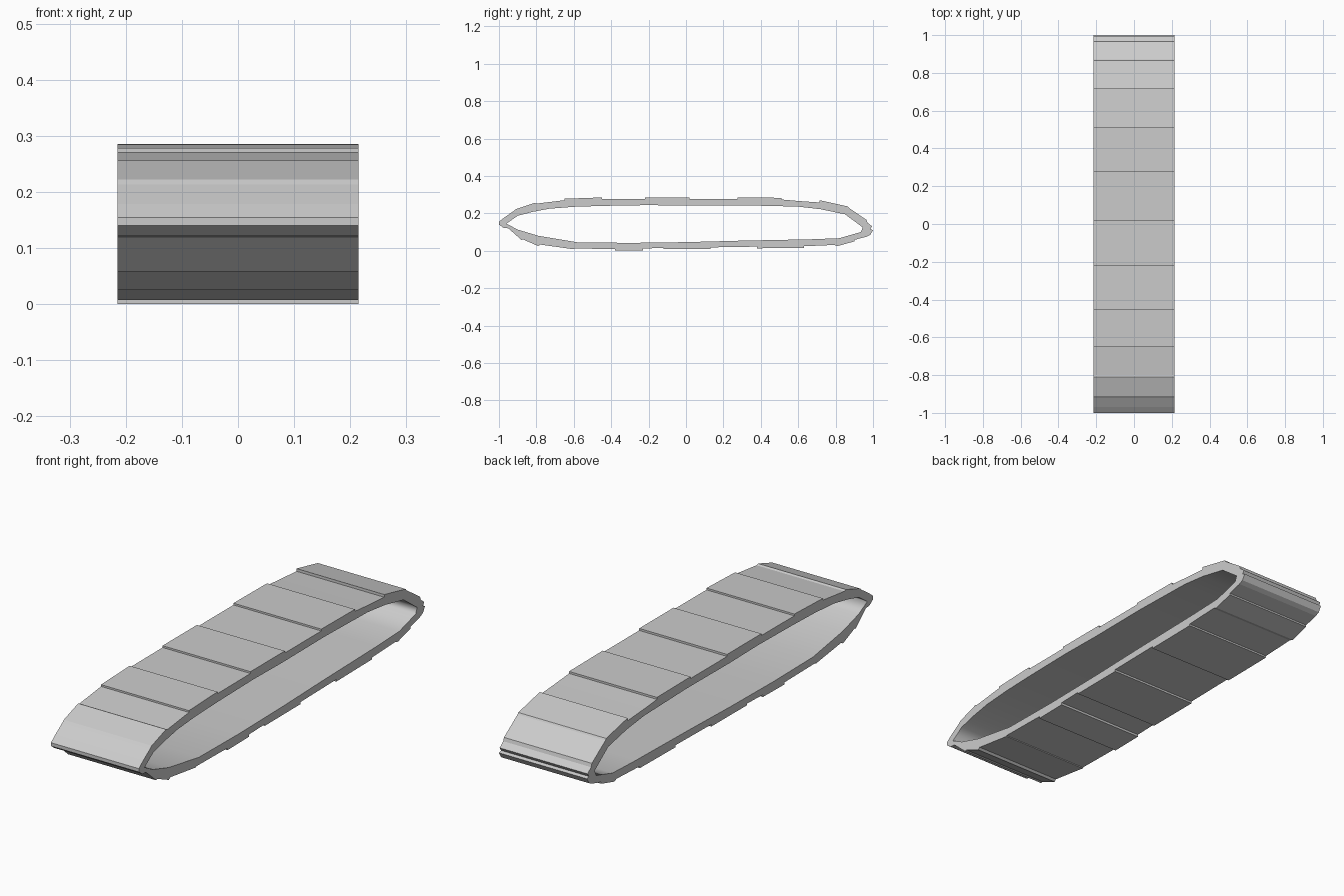
import bpy, bmesh

HALF_WIDTH = 0.215

# Track plates along the top (left to right): start y, z, end y, z
top_plates = [
    (-0.97, 0.179, -0.92, 0.213),
    (-0.91, 0.222, -0.81, 0.256),
    (-0.80, 0.252, -0.65, 0.270),
    (-0.65, 0.278, -0.45, 0.285),
    (-0.45, 0.277, -0.22, 0.278),
    (-0.22, 0.286, 0.02, 0.286),
    (0.02, 0.277, 0.275, 0.277),
    (0.275, 0.285, 0.51, 0.283),
    (0.51, 0.274, 0.60, 0.266),
    (0.60, 0.266, 0.715, 0.258),
    (0.715, 0.270, 0.865, 0.237),
    (0.87, 0.230, 0.965, 0.165),
]
# Plates along the bottom (right to left)
bottom_plates = [
    (0.965, 0.075, 0.90, 0.058),
    (0.90, 0.050, 0.81, 0.025),
    (0.79, 0.031, 0.63, 0.024),
    (0.63, 0.016, 0.38, 0.013),
    (0.38, 0.022, 0.13, 0.018),
    (0.13, 0.009, -0.12, 0.008),
    (-0.12, 0.015, -0.23, 0.012),
    (-0.23, 0.002, -0.38, 0.0),
    (-0.38, 0.009, -0.60, 0.012),
    (-0.60, 0.008, -0.78, 0.033),
    (-0.79, 0.025, -0.87, 0.060),
    (-0.88, 0.058, -0.95, 0.120),
]
right_end = [(0.97, 0.15), (0.995, 0.13), (0.985, 0.115), (1.0, 0.11), (0.985, 0.085)]
left_end = [(-0.975, 0.122), (-1.0, 0.14), (-1.0, 0.155)]


def plate_points(plates):
    return [p for y0, z0, y1, z1 in plates for p in ((y0, z0), (y1, z1))]


outer = plate_points(top_plates) + right_end + plate_points(bottom_plates) + left_end

# Smooth inside of the belt
inner = [(-0.96, 0.145), (-0.90, 0.187), (-0.82, 0.208), (-0.73, 0.225),
         (-0.60, 0.235), (-0.44, 0.240), (-0.20, 0.244), (0.0, 0.241),
         (0.30, 0.243), (0.60, 0.236), (0.72, 0.222), (0.85, 0.195), (0.945, 0.125),
         (0.935, 0.100), (0.82, 0.067), (0.66, 0.061), (0.30, 0.054),
         (0.0, 0.046), (-0.30, 0.042), (-0.58, 0.045), (-0.79, 0.080), (-0.90, 0.113)]

# Belt: extruded ring profile across the width
curve = bpy.data.curves.new("track_profile", 'CURVE')
curve.dimensions = '2D'
curve.fill_mode = 'BOTH'
curve.extrude = HALF_WIDTH
for pts in (outer, inner):
    spline = curve.splines.new('POLY')
    spline.points.add(len(pts) - 1)
    for sp, (y, z) in zip(spline.points, pts):
        sp.co = (y, z, 0, 1)
    spline.use_cyclic_u = True
helper = bpy.data.objects.new("track_profile", curve)
bpy.context.collection.objects.link(helper)
mesh = bpy.data.meshes.new_from_object(helper)
bpy.data.objects.remove(helper)

bm = bmesh.new()
bm.from_mesh(mesh)
for v in bm.verts:
    v.co = (v.co.z, v.co.x, v.co.y)
bmesh.ops.remove_doubles(bm, verts=bm.verts, dist=0.0002)
bmesh.ops.recalc_face_normals(bm, faces=bm.faces)
# Outside plates flat, inside surface smooth
inner_keys = {(round(y, 3), round(z, 3)) for y, z in inner}
for f in bm.faces:
    is_inside = all((round(v.co.y, 3), round(v.co.z, 3)) in inner_keys for v in f.verts)
    f.smooth = is_inside and abs(f.normal.x) < 0.5
bm.to_mesh(mesh)
bm.free()

track = bpy.data.objects.new("track_belt", mesh)
bpy.context.collection.objects.link(track)
